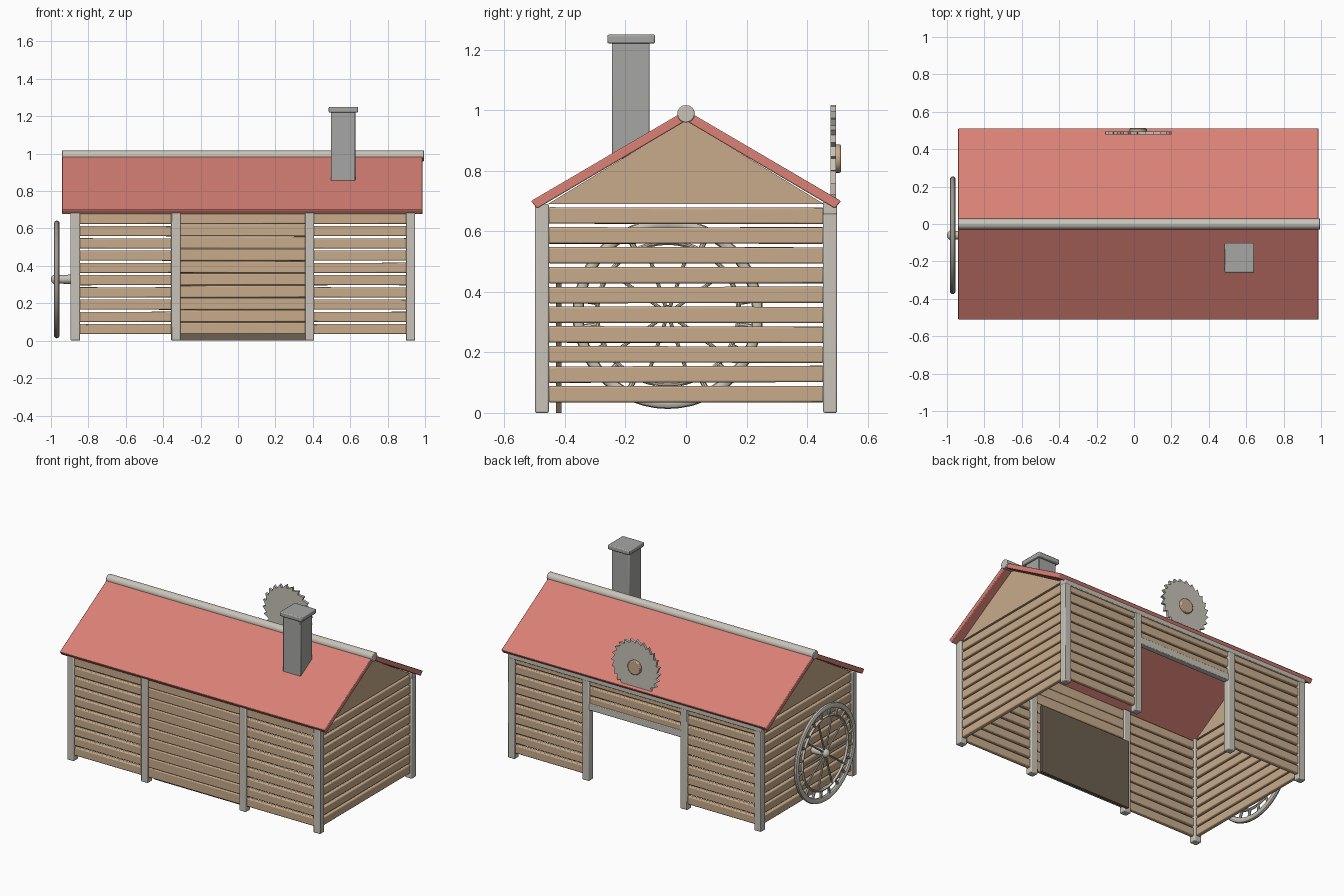
import bpy, bmesh, math, random
from mathutils import Matrix, Vector

random.seed(4)
if "Cube" in bpy.data.objects:
    bpy.data.objects.remove(bpy.data.objects["Cube"])


def material(name, rgb):
    m = bpy.data.materials.new(name)
    m.use_nodes = True
    m.diffuse_color = (*rgb, 1)
    m.node_tree.nodes["Principled BSDF"].inputs["Base Color"].default_value = (*rgb, 1)
    return m


TAN = material("tan wood", (0.58, 0.41, 0.26))
PALE = material("pale grey wood", (0.58, 0.55, 0.49))
RED = material("red roof", (0.70, 0.22, 0.18))
STONE = material("grey stone", (0.38, 0.38, 0.37))
DARK = material("dark brown", (0.15, 0.115, 0.08))


def finish(name, bm, mat, bevel=0):
    bmesh.ops.recalc_face_normals(bm, faces=bm.faces)
    me = bpy.data.meshes.new(name)
    bm.to_mesh(me)
    bm.free()
    me.materials.append(mat)
    me.polygons.foreach_set("use_smooth", [True] * len(me.polygons))
    me.set_sharp_from_angle(angle=math.radians(35))
    ob = bpy.data.objects.new(name, me)
    bpy.context.collection.objects.link(ob)
    if bevel:
        mod = ob.modifiers.new("soft edges", "BEVEL")
        mod.width = bevel
        mod.segments = 2
    return ob


def add_box(bm, x, y, z, tilt=None):
    """Box from (low, high) ranges."""
    centre = Vector(sum(r) / 2 for r in (x, y, z))
    size = [r[1] - r[0] for r in (x, y, z)]
    mat = Matrix.Translation(centre) @ (tilt or Matrix()) @ Matrix.Diagonal((*size, 1))
    bmesh.ops.create_cube(bm, size=1, matrix=mat)


def box(name, x, y, z, mat, bevel=0.004):
    bm = bmesh.new()
    add_box(bm, x, y, z)
    return finish(name, bm, mat, bevel)


def add_rod(bm, a, b, r1, r2=None, sides=16):
    a, b = Vector(a), Vector(b)
    rot = (b - a).to_track_quat("Z", "Y").to_matrix().to_4x4()
    bmesh.ops.create_cone(bm, cap_ends=True, segments=sides, radius1=r1,
                          radius2=r1 if r2 is None else r2, depth=(b - a).length,
                          matrix=Matrix.Translation((a + b) / 2) @ rot)


def prism(name, points, shift, mat, bevel=0):
    """Flat outline pushed along a vector."""
    bm = bmesh.new()
    face = bm.faces.new([bm.verts.new(p) for p in points])
    out = bmesh.ops.extrude_face_region(bm, geom=[face])
    moved = [v for v in out["geom"] if isinstance(v, bmesh.types.BMVert)]
    bmesh.ops.translate(bm, verts=moved, vec=shift)
    return finish(name, bm, mat, bevel)


# Posts along the front and back
POST_X = (-0.87, -0.332, 0.382, 0.922)
WALL_Y = 0.476
for side, y, top in (("front", -WALL_Y, 0.69), ("back", WALL_Y, 0.66)):
    for i, x in enumerate(POST_X):
        box(f"{side}_post_{i + 1}", (x - 0.025, x + 0.025), (y - 0.023, y + 0.023),
            (0, top), PALE, 0.005)

# Plank walls
ROWS, PITCH, FIRST = 10, 0.0655, 0.035


def plank_wall(name, x, y, rows=range(ROWS), height=0.054):
    bm = bmesh.new()
    along_x = x[1] - x[0] > y[1] - y[0]
    for r in rows:
        z = FIRST + r * PITCH
        tilt = Matrix.Rotation(random.uniform(-0.003, 0.003), 4, "Y" if along_x else "X")
        add_box(bm, x, y, (z, z + height), tilt)
    finish(name, bm, TAN, 0.006)


for side, y in (("front", -WALL_Y), ("back", WALL_Y)):
    span = (y - 0.014, y + 0.014)
    for i in range(3):
        bay = (POST_X[i] + 0.015, POST_X[i + 1] - 0.015)
        middle = i == 1
        rows = range(7, ROWS) if middle and side == "back" else range(ROWS)
        plank_wall(f"{side}_planks_{i + 1}", bay, span, rows,
                   0.063 if middle and side == "front" else 0.054)
for side, x in (("right_end", POST_X[0]), ("left_end", POST_X[-1])):
    plank_wall(side + "_planks", (x - 0.014, x + 0.014), (-0.456, 0.456))
    prism(side + "_gable", [(x - 0.01, -0.456, 0.69), (x - 0.01, 0.456, 0.69),
                            (x - 0.01, 0, 0.968)], (0.02, 0, 0), TAN)

# Back opening: wall plate and lintel; dark panel inside the front wall
box("back_wall_plate", (-0.895, 0.947), (0.452, 0.499), (0.655, 0.698), PALE)
box("back_lintel", (POST_X[1], POST_X[2]), (0.457, 0.495), (0.465, 0.51), PALE)
box("inner_panel", (-0.307, 0.36), (-0.43, -0.412), (0, 0.45), DARK, 0)

# Roof slopes and ridge pole
for name, s in (("front_roof", -1), ("back_roof", 1)):
    outline = [(0, 1.0), (s * 0.512, 0.7), (s * 0.492, 0.675), (0, 0.965)]
    prism(name, [(-0.94, y, z) for y, z in outline], (1.927, 0, 0), RED, 0.004)
bm = bmesh.new()
add_rod(bm, (-0.942, 0, 0.988), (0.995, 0, 0.988), 0.029)
finish("ridge_pole", bm, PALE, 0.004)

# Chimney
box("chimney_stack", (0.497, 0.627), (-0.245, -0.12), (0.84, 1.225), STONE, 0.006)
box("chimney_cap", (0.485, 0.642), (-0.26, -0.102), (1.22, 1.25), STONE, 0.006)

# Saw blade sign with a wooden hub
TEETH, BLADE_X, BLADE_Z = 24, 0.022, 0.84
outline = []
for i in range(TEETH):
    for radius, lean in ((0.155, 0), (0.178, 0.15)):
        a = (i + lean) * math.tau / TEETH
        outline.append((BLADE_X + radius * math.cos(a), 0.478, BLADE_Z + radius * math.sin(a)))
prism("saw_blade", outline, (0, 0.017, 0), PALE)
bm = bmesh.new()
add_rod(bm, (BLADE_X, 0.49, BLADE_Z), (BLADE_X, 0.512, BLADE_Z), 0.047, sides=24)
finish("blade_hub", bm, TAN, 0.005)

# Wheel on the end wall
WX, WY, WZ = -0.969, -0.06, 0.328


def wheel_point(radius, angle):
    return (WX, WY + radius * math.cos(angle), WZ + radius * math.sin(angle))


def add_ring(bm, radius, thick, depth, steps=48, sides=10):
    rings = []
    for i in range(steps):
        a = i * math.tau / steps
        ring = []
        for j in range(sides):
            t = j * math.tau / sides
            x, y, z = wheel_point(radius + thick * math.cos(t), a)
            ring.append(bm.verts.new((x + depth * math.sin(t), y, z)))
        rings.append(ring)
    for i in range(steps):
        p, q = rings[i], rings[(i + 1) % steps]
        for j in range(sides):
            k = (j + 1) % sides
            bm.faces.new((p[j], p[k], q[k], q[j]))


bm = bmesh.new()
add_ring(bm, 0.297, 0.018, 0.016)
add_ring(bm, 0.235, 0.008, 0.009)
finish("wheel_rims", bm, PALE)
bm = bmesh.new()
for i in range(10):
    add_rod(bm, wheel_point(0.02, i * math.tau / 10), wheel_point(0.235, i * math.tau / 10),
            0.006, sides=8)
for i in range(20):
    a = (i + 0.5) * math.tau / 20
    add_rod(bm, wheel_point(0.235, a), wheel_point(0.29, a), 0.009, sides=8)
finish("wheel_spokes", bm, PALE)
bm = bmesh.new()
add_rod(bm, (-0.86, WY, WZ), (-0.985, WY, WZ), 0.027, 0.021)
bmesh.ops.create_uvsphere(bm, u_segments=16, v_segments=10, radius=0.028,
                          matrix=Matrix.Translation((-0.972, WY, WZ)))
finish("wheel_axle", bm, PALE)
